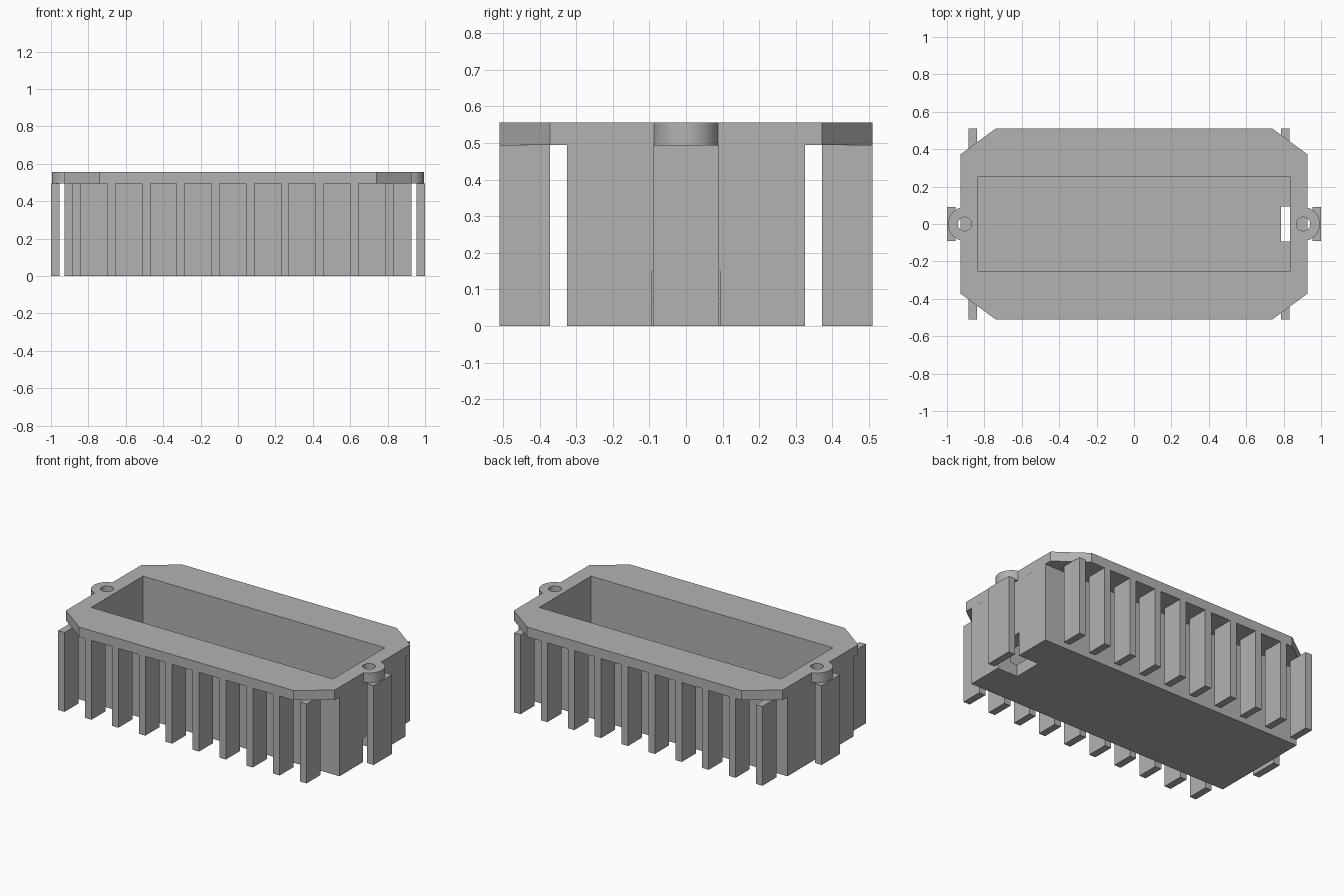
import bpy
import bmesh
from math import cos, sin, radians

if "Cube" in bpy.data.objects:
    bpy.data.objects.remove(bpy.data.objects["Cube"], do_unlink=True)

GREY = (0.45, 0.45, 0.45, 1)
grey = bpy.data.materials.new("housing grey")
grey.use_nodes = True
grey.diffuse_color = GREY
grey.node_tree.nodes["Principled BSDF"].inputs["Base Color"].default_value = GREY

RIM, TOP = 0.495, 0.556          # underside and top of the flange
END, EAR_X, EAR_R = 0.928, 0.905, 0.09


def prism(name, outline, z0, z1):
    """Extrude a counter-clockwise outline between two heights."""
    bm = bmesh.new()
    base = bm.faces.new([bm.verts.new((x, y, z0)) for x, y in outline])
    extruded = bmesh.ops.extrude_face_region(bm, geom=[base])["geom"]
    verts = [g for g in extruded if isinstance(g, bmesh.types.BMVert)]
    bmesh.ops.translate(bm, verts=verts, vec=(0, 0, z1 - z0))
    bmesh.ops.recalc_face_normals(bm, faces=bm.faces)
    mesh = bpy.data.meshes.new(name)
    bm.to_mesh(mesh)
    bm.free()
    mesh.materials.append(grey)
    obj = bpy.data.objects.new(name, mesh)
    bpy.context.collection.objects.link(obj)
    return obj


def box(name, x0, x1, y0, y1, z0, z1):
    return prism(name, [(x0, y0), (x1, y0), (x1, y1), (x0, y1)], z0, z1)


def circle(x, y, r, n=32):
    return [(x + r * cos(radians(360 * i / n)), y + r * sin(radians(360 * i / n)))
            for i in range(n)]


def cut(obj, *cutters):
    bpy.ops.object.select_all(action="DESELECT")
    bpy.context.view_layer.objects.active = obj
    obj.select_set(True)
    for cutter in cutters:
        mod = obj.modifiers.new("cut", "BOOLEAN")
        mod.operation, mod.solver, mod.object = "DIFFERENCE", "EXACT", cutter
        bpy.ops.object.modifier_apply(modifier=mod.name)
        bpy.data.objects.remove(cutter, do_unlink=True)


def screw_holes(bottom):
    return [prism("screw_cutter", circle(s * EAR_X, 0, 0.037), bottom, TOP + 0.1)
            for s in (-1, 1)]


# Open tray with a cable slot low in one end
body = box("body", -END, END, -0.325, 0.325, 0, RIM)
cut(body,
    box("cavity_cutter", -0.835, 0.835, -0.255, 0.255, 0.075, 1),
    box("slot_cutter", 0.785, 1.1, -0.093, 0.093, -0.1, 0.15),
    *screw_holes(0.35))

# Flange with clipped corners and a rounded screw ear at each end
half = [(0.74, -0.51), (END, -0.372)]
half += [(EAR_X + EAR_R * cos(radians(a)), EAR_R * sin(radians(a)))
         for a in range(-75, 76, 10)]
half += [(END, 0.372), (0.74, 0.51)]
flange = prism("flange", half + [(-x, -y) for x, y in half], RIM, TOP)
cut(flange, box("opening_cutter", -0.835, 0.835, -0.255, 0.255, 0.3, 1),
    *screw_holes(0.35))
bpy.ops.object.shade_smooth_by_angle(angle=radians(25))

# Hanging fins along both long sides
for side, y0, y1 in (("front", -0.51, -0.372), ("back", 0.372, 0.51)):
    for i in range(10):
        x = -0.885 + 0.1856 * i
        box(f"{side}_fin_{i + 1}", x, x + 0.045, y0, y1, 0, RIM)

# One wide fin below each ear
box("right_end_fin", -1, -0.955, -0.09, 0.09, 0, RIM)
box("left_end_fin", 0.955, 1, -0.09, 0.09, 0, RIM)
